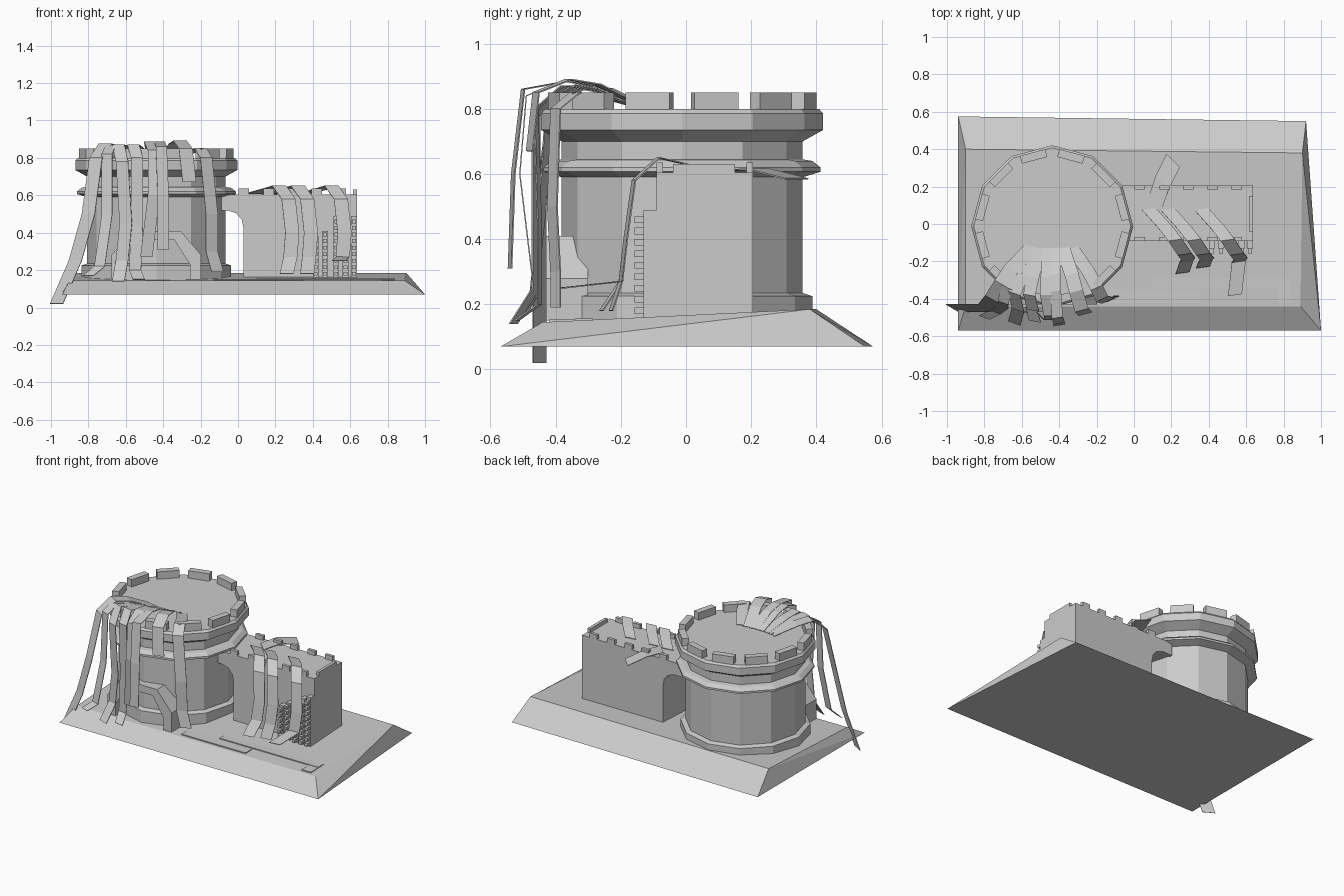
import bpy, bmesh
from math import cos, sin, pi, radians
from mathutils import Vector, Matrix

if "Cube" in bpy.data.objects:
    bpy.data.objects.remove(bpy.data.objects["Cube"])

stone = bpy.data.materials.new("grey stone")
stone.use_nodes = True
GREY = (0.6, 0.6, 0.6, 1)
stone.diffuse_color = GREY
stone.node_tree.nodes["Principled BSDF"].inputs["Base Color"].default_value = GREY


def finish(name, bm, closed=True):
    if closed:
        bmesh.ops.recalc_face_normals(bm, faces=bm.faces)
    me = bpy.data.meshes.new(name)
    bm.to_mesh(me)
    bm.free()
    me.materials.append(stone)
    ob = bpy.data.objects.new(name, me)
    bpy.context.collection.objects.link(ob)
    return ob


def add_box(bm, lo, hi, turn=None):
    lo, hi = Vector(lo), Vector(hi)
    m = Matrix.Translation((lo + hi) / 2) @ Matrix.Diagonal((*(hi - lo), 1))
    bmesh.ops.create_cube(bm, size=1, matrix=(turn or Matrix()) @ m)


def extrude_xz(name, outline, y0, y1):
    bm = bmesh.new()
    face = bm.faces.new([bm.verts.new((x, y0, z)) for x, z in outline])
    new = bmesh.ops.extrude_face_region(bm, geom=[face])["geom"]
    bmesh.ops.translate(bm, vec=(0, y1 - y0, 0),
                        verts=[v for v in new if isinstance(v, bmesh.types.BMVert)])
    return finish(name, bm)


# Sloping ground plinth
bm = bmesh.new()
for p in [(-.94, -.57, .07), (1, -.57, .07), (.92, .55, .07), (-.94, .575, .07),
          (-.9, -.44, .145), (.89, -.44, .145), (.9, .38, .185), (-.9, .4, .185)]:
    bm.verts.new(p)
bmesh.ops.convex_hull(bm, input=bm.verts)
bmesh.ops.dissolve_limit(bm, angle_limit=radians(1), verts=bm.verts, edges=bm.edges)
finish("plinth", bm)

# Twelve-sided tower turned from a profile
CX, CY, SIDES = -.437, -.012, 12
profile = [(.4, .13), (.4, .225), (.37, .235), (.37, .59), (.425, .607), (.425, .62),
           (.4, .64), (.37, .645), (.37, .7), (.433, .735), (.433, .785), (.42, .8)]
bm = bmesh.new()
rings = [[bm.verts.new((CX + r * cos(2 * pi * i / SIDES), CY + r * sin(2 * pi * i / SIDES), z))
          for i in range(SIDES)] for r, z in profile]
for a, b in zip(rings, rings[1:]):
    for i in range(SIDES):
        j = (i + 1) % SIDES
        bm.faces.new((a[i], a[j], b[j], b[i]))
bm.faces.new(rings[0])
bm.faces.new(rings[-1])
finish("tower", bm)

# Tower battlements, one on each side
bm = bmesh.new()
for i in range(SIDES):
    turn = Matrix.Translation((CX, CY, 0)) @ Matrix.Rotation(2 * pi * (i + .5) / SIDES, 4, 'Z')
    add_box(bm, (.365, -.07, .79), (.408, .07, .85), turn)
finish("tower_battlements", bm)

# Arched doorway frame on the tower front
outer = [(.24, .15), (.24, .28), (.13, .41), (-.13, .41), (-.24, .28), (-.24, .15)]
inner = [(x * .75, z if z < .2 else z - .05) for x, z in reversed(outer)]
extrude_xz("door_arch", [(CX + x, z) for x, z in outer + inner], -.43, -.3)

# Gatehouse with arched passage beside the tower
extrude_xz("gatehouse", [(-.13, .605), (.635, .605), (.635, .15), (.03, .15), (.03, .42),
                         (.02, .47), (-.01, .505), (-.06, .52), (-.13, .52)], -.09, .205)
bm = bmesh.new()
for x in (.03, .165, .29, .42, .55):
    for y in (-.09, .185):
        add_box(bm, (x - .028, y, .6), (x + .028, y + .02, .635))
add_box(bm, (.615, -.04, .6), (.635, .15, .63))
finish("gatehouse_battlements", bm)

# Slats with stacked rungs on the gatehouse front
bm = bmesh.new()
for x, top in ((.40, .38), (.45, .41), (.51, .49), (.56, .47), (.605, .49)):
    add_box(bm, (x, -.13, .15), (x + .03, -.088, top))
    z = .17
    while z < top - .02:
        add_box(bm, (x + .005, -.158, z), (x + .025, -.09, z + .02))
        z += .035
finish("front_slats", bm)


# Hanging ribbons: flat strips along a path with a fixed width direction
def ribbon(name, width, angle, path):
    bm = bmesh.new()
    side = Vector((cos(radians(angle)), sin(radians(angle)), 0)) * width / 2
    prev = None
    for p in path:
        pair = [bm.verts.new(Vector(p) + side), bm.verts.new(Vector(p) - side)]
        if prev:
            bm.faces.new((prev[0], pair[0], pair[1], prev[1]))
        prev = pair
    ob = finish(name, bm, closed=False)
    mod = ob.modifiers.new("thickness", 'SOLIDIFY')
    mod.thickness = .004
    mod.offset = 0


def tower_ribbon(name, width, angle, root_x, top, drop):
    # lift from the deck, crest over the battlements, then hang
    x, y, z = top
    start = (root_x, -.13, .803)
    mid = ((root_x + 2 * x) / 3, y * .75, z - .015)
    ribbon(name, width, angle, [start, mid, top] + drop)


tower_ribbon("ribbon_far_right", .08, -30, -.55, (-.71, -.32, .875),
             [(-.76, -.4, .8), (-.8, -.45, .5), (-.87, -.45, .25), (-.97, -.45, .02)])
tower_ribbon("ribbon_right", .07, -20, -.52, (-.64, -.37, .87),
             [(-.62, -.46, .78), (-.6, -.46, .45), (-.62, -.46, .25), (-.64, -.53, .14)])
tower_ribbon("ribbon_right_short", .06, -20, -.53, (-.68, -.34, .87),
             [(-.7, -.42, .82), (-.7, -.44, .5), (-.74, -.47, .22), (-.8, -.5, .17)])
tower_ribbon("ribbon_middle", .065, -10, -.5, (-.56, -.38, .87),
             [(-.54, -.46, .8), (-.54, -.45, .45), (-.55, -.45, .2), (-.53, -.52, .15)])
tower_ribbon("ribbon_middle_long", .065, 0, -.46, (-.47, -.38, .885),
             [(-.45, -.49, .84), (-.45, -.51, .6), (-.49, -.47, .27)])
tower_ribbon("ribbon_front", .06, 10, -.42, (-.42, -.36, .885),
             [(-.41, -.5, .86), (-.4, -.53, .6), (-.4, -.54, .31)])
tower_ribbon("ribbon_left_short", .075, 15, -.38, (-.31, -.36, .89),
             [(-.28, -.46, .85), (-.26, -.48, .67)])
tower_ribbon("ribbon_left", .07, 25, -.33, (-.2, -.34, .85),
             [(-.17, -.4, .8), (-.14, -.41, .5), (-.14, -.4, .3), (-.11, -.4, .19)])

# Ribbons draped over the gatehouse
for name, x, foot, reach, y_out in (("drape_right", .22, .26, .18, -.26), ("drape_middle", .32, .37, .18, -.23),
                                    ("drape_left", .5, .54, .25, -.38)):
    ribbon(name, .075, 8, [(x - .14, .08, .61), (x - .05, -.02, .635), (x, -.085, .65),
                           (x + .05, -.16, .58), (x + .07, -.185, .4),
                           (x + .06, -.2, .27), (foot, y_out, reach)])
ribbon("rear_flap", .1, -45, [(.11, .1, .61), (.15, .22, .615), (.21, .34, .585)])

# Flat strips lying on the ground
for name, x0, x1, y0, y1 in (("ground_strip_near", -.13, .35, -.42, -.35), ("ground_strip_long", .1, .84, -.34, -.285),
                             ("ground_strip_end", .77, .84, -.42, -.34)):
    bm = bmesh.new()
    mid = .145 + ((y0 + y1) / 2 + .44) * .048
    add_box(bm, (x0, y0, mid - .004), (x1, y1, mid + .005))
    finish(name, bm)
